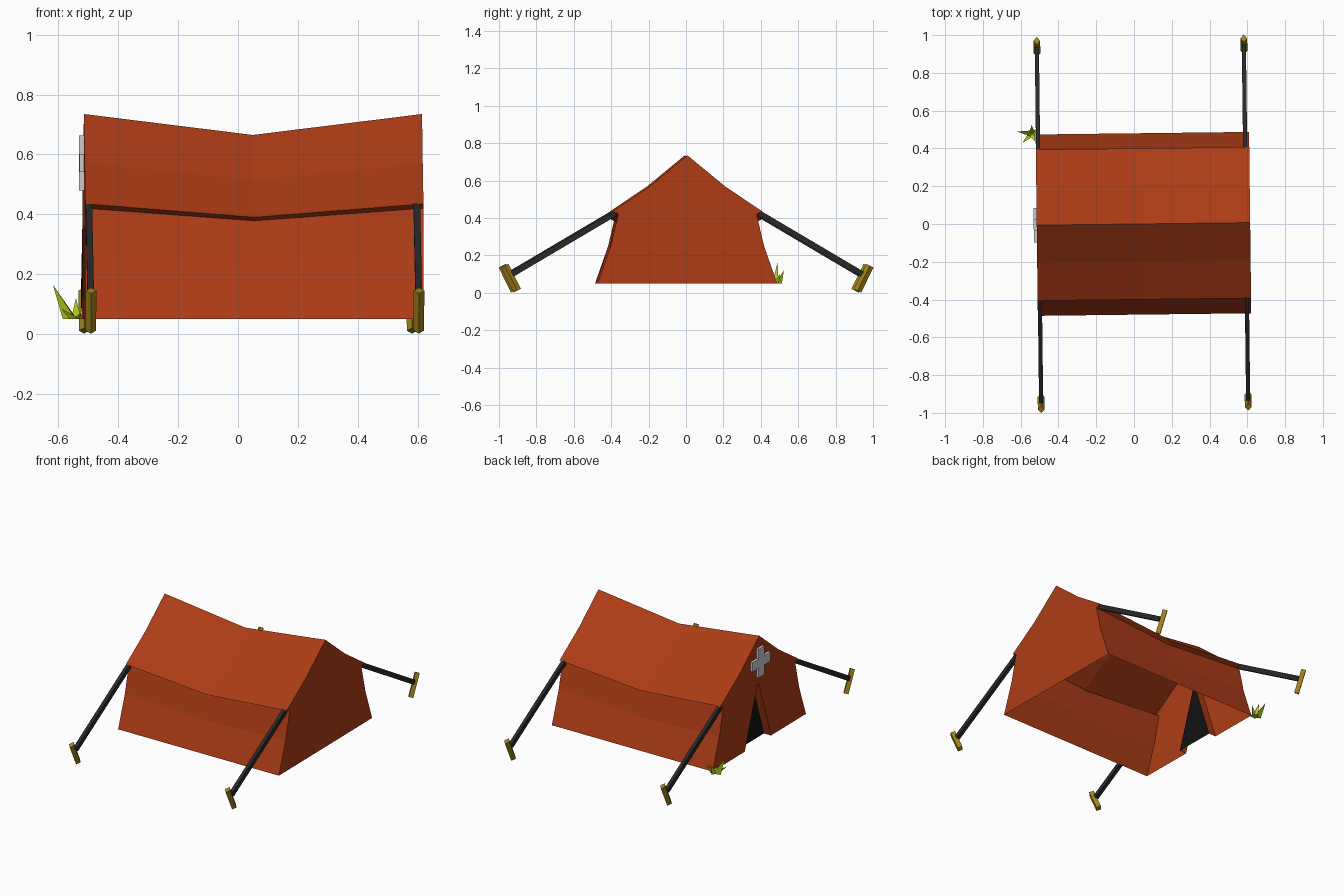
import bpy
from math import radians
from mathutils import Matrix, Vector

if "Cube" in bpy.data.objects:
    bpy.data.objects.remove(bpy.data.objects["Cube"])

TURN = Matrix.Rotation(0.012, 4, 'Z')  # whole tent sits slightly turned


def material(name, rgb):
    m = bpy.data.materials.new(name)
    m.diffuse_color = (*rgb, 1)
    m.use_nodes = True
    m.node_tree.nodes["Principled BSDF"].inputs["Base Color"].default_value = m.diffuse_color
    return m


CANVAS = material("canvas", (0.42, 0.045, 0.008))
DARK = material("dark", (0.006, 0.006, 0.006))
ROPE = material("rope", (0.022, 0.022, 0.022))
WOOD = material("wood", (0.36, 0.23, 0.01))
GRASS = material("grass", (0.42, 0.55, 0.01))


def add(name, verts, faces, mat=None):
    me = bpy.data.meshes.new(name)
    me.from_pydata([TURN @ Vector(v) for v in verts], [], faces)
    if mat:
        me.materials.append(mat)
    ob = bpy.data.objects.new(name, me)
    bpy.context.collection.objects.link(ob)
    return ob


def prism(name, a, b, section, mat):
    """Sweep a (side, normal) section from a to b, both in a plane of constant x."""
    a, b = Vector(a), Vector(b)
    side = Vector((1, 0, 0))
    nrm = (b - a).normalized().cross(side)
    n = len(section)
    verts = [p + side * s + nrm * t for p in (a, b) for s, t in section]
    faces = [(i, (i + 1) % n, n + (i + 1) % n, n + i) for i in range(n)]
    faces += [tuple(range(n))[::-1], tuple(range(n, 2 * n))]
    return add(name, verts, faces, mat)


# Canvas shell: half profile (y, z, sag at mid length), mirrored, three stations
X0, XM, X1 = -0.515, 0.05, 0.615
half = [(0.48, 0.05, 0), (0.41, 0.25, 0.02), (0.37, 0.42, 0.042),
        (0.40, 0.435, 0.045), (0.20, 0.57, 0.055), (0, 0.735, 0.07)]
profile = half + [(-y, z, s) for y, z, s in half[-2::-1]]
n = len(profile)
verts = [(x, y, z - s * k) for x, k in ((X0, 0), (XM, 1), (X1, 0)) for y, z, s in profile]
faces = [(r * n + i, r * n + i + 1, (r + 1) * n + i + 1, (r + 1) * n + i)
         for r in range(2) for i in range(n - 1)]
add("canvas_shell", verts, faces, CANVAS)

# Closed end wall
add("rear_wall", [(X1, y, z) for y, z, _ in profile], [tuple(range(n))[::-1]], CANVAS)

# Door end wall with a triangular opening and inward flaps
door = [(-0.12, 0.05), (0.005, 0.43), (0.02, 0.43), (0.15, 0.05)]
outline = [(y, z) for y, z, _ in profile] + door
verts = [(X0, y, z) for y, z in outline] + [(X0 + 0.05, y, z) for y, z in door]
flaps = [(n + i, n + i + 1, n + 5 + i, n + 4 + i) for i in range(3)]
add("door_wall", verts, [tuple(range(n + 4))] + flaps, CANVAS)
add("door_opening", [(X0 + 0.05, y, z) for y, z in door], [(0, 1, 2, 3)], DARK)

# Plain cross badge above the door
A, B = 0.03, 0.092
cross = [(A, B), (A, A), (B, A), (B, -A), (A, -A), (A, -B),
         (-A, -B), (-A, -A), (-B, -A), (-B, A), (-A, A), (-A, B)]
verts = [(x, y, z + 0.572) for x in (X0 - 0.016, X0 + 0.001) for y, z in cross]
faces = [(i, (i + 1) % 12, 12 + (i + 1) % 12, 12 + i) for i in range(12)]
add("cross_badge", verts, faces + [tuple(range(12))[::-1], tuple(range(12, 24))])

# Guy ropes and leaning stakes at the four corners
rope_sec = [(-0.011, -0.015), (0.011, -0.015), (0.011, 0.015), (-0.011, 0.015)]
stake_sec = [(0, -0.022), (0.018, 0), (0, 0.022), (-0.018, 0)]
for x, end in ((-0.503, "door"), (0.593, "rear")):
    for s, side in ((-1, "front"), (1, "back")):
        prism(f"rope_{end}_{side}", (x, s * 0.385, 0.425), (x, s * 0.935, 0.10), rope_sec, ROPE)
        prism(f"stake_{end}_{side}", (x, s * 0.91, 0.011), (x, s * 0.976, 0.145), stake_sec, WOOD)

# Grass tuft: three-sided blades fanning from one root
root = Vector((-0.535, 0.485, 0.05))
tips = [(-0.613, 0.497, 0.165), (-0.585, 0.437, 0.085), (-0.535, 0.53, 0.12),
        (-0.495, 0.51, 0.10), (-0.52, 0.445, 0.07)]
verts, faces = [], []
for t in tips:
    t = Vector(t)
    d = Vector((t.x - root.x, t.y - root.y, 0)).normalized()
    w = Vector((-d.y, d.x, 0)) * 0.017
    k = len(verts)
    verts += [root + w, root - w, root + d * 0.045 * min(1, (t - root).length / 0.11), t]
    faces += [(k, k + 1, k + 3), (k + 1, k + 2, k + 3), (k + 2, k, k + 3), (k, k + 2, k + 1)]
add("grass_tuft", verts, faces, GRASS)
